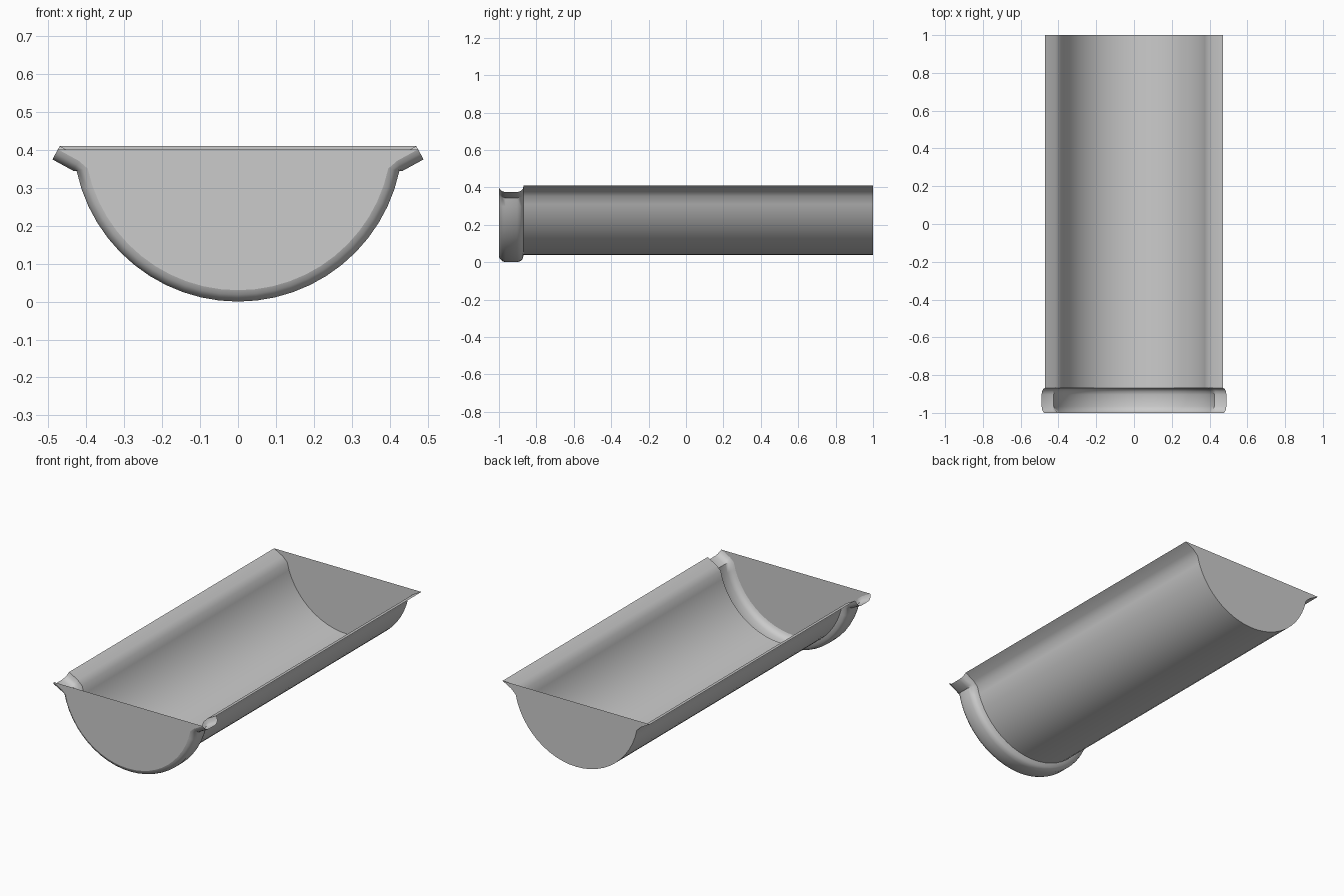
import bpy
import bmesh
from math import radians, sin, cos
from mathutils import Vector

cube = bpy.data.objects.get("Cube")
if cube:
    bpy.data.objects.remove(cube, do_unlink=True)

grey = bpy.data.materials.new("galvanised grey")
grey.use_nodes = True
tone = (0.6, 0.6, 0.6, 1)
grey.diffuse_color = tone
grey.node_tree.nodes["Principled BSDF"].inputs["Base Color"].default_value = tone

RADIUS, CENTRE_Z, STEPS = 0.395, 0.435, 24
ARC_START = radians(-12)


def profile(offset):
    """Half-round section with slanted lips, pushed outwards by offset."""
    lip_normal = Vector((0.48, -0.88)) * offset
    right = [Vector((0.47, 0.41)) + lip_normal, Vector((0.415, 0.38)) + lip_normal]
    points = list(right)
    sweep = radians(180) + 2 * ARC_START
    for i in range(STEPS + 1):
        a = ARC_START - sweep * i / STEPS
        r = RADIUS + offset
        points.append(Vector((r * cos(a), CENTRE_Z + r * sin(a))))
    points += [Vector((-p.x, p.y)) for p in reversed(right)]
    return points


def finish(name, bm):
    bmesh.ops.remove_doubles(bm, verts=bm.verts, dist=1e-5)
    bmesh.ops.recalc_face_normals(bm, faces=bm.faces)
    mesh = bpy.data.meshes.new(name)
    bm.to_mesh(mesh)
    bm.free()
    mesh.materials.append(grey)
    obj = bpy.data.objects.new(name, mesh)
    bpy.context.collection.objects.link(obj)
    bpy.ops.object.select_all(action="DESELECT")
    obj.select_set(True)
    bpy.context.view_layer.objects.active = obj
    bpy.ops.object.shade_smooth_by_angle(angle=radians(35))
    return obj


def ring(bm, y, offset):
    return [bm.verts.new((p.x, y, p.y)) for p in profile(offset)]


def loft(name, sections):
    """Open sheet through a series of (y, offset) sections."""
    bm = bmesh.new()
    rings = [ring(bm, y, o) for y, o in sections]
    for a, b in zip(rings, rings[1:]):
        for i in range(len(a) - 1):
            bm.faces.new((a[i], a[i + 1], b[i + 1], b[i]))
    return finish(name, bm)


def end_cap(name, y, offset):
    """Flat end wall made of strips between mirrored profile points."""
    bm = bmesh.new()
    v = ring(bm, y, offset)
    n = len(v)
    for i in range(n // 2):
        strip = [v[i], v[i + 1], v[n - 2 - i], v[n - 1 - i]]
        bm.faces.new(list(dict.fromkeys(strip)))
    return finish(name, bm)


# Long half-round channel with lips
loft("trough_body", [(-0.868, 0), (1, 0)])

# Rolled bead at the front end, open as a groove on the inside
loft("front_bead", [(-1, 0.01), (-0.995, 0.022), (-0.983, 0.034), (-0.965, 0.04),
                    (-0.903, 0.04), (-0.885, 0.034), (-0.873, 0.022), (-0.868, 0)])

# End walls
end_cap("front_wall", -1, 0.01)
end_cap("back_wall", 1, 0)
